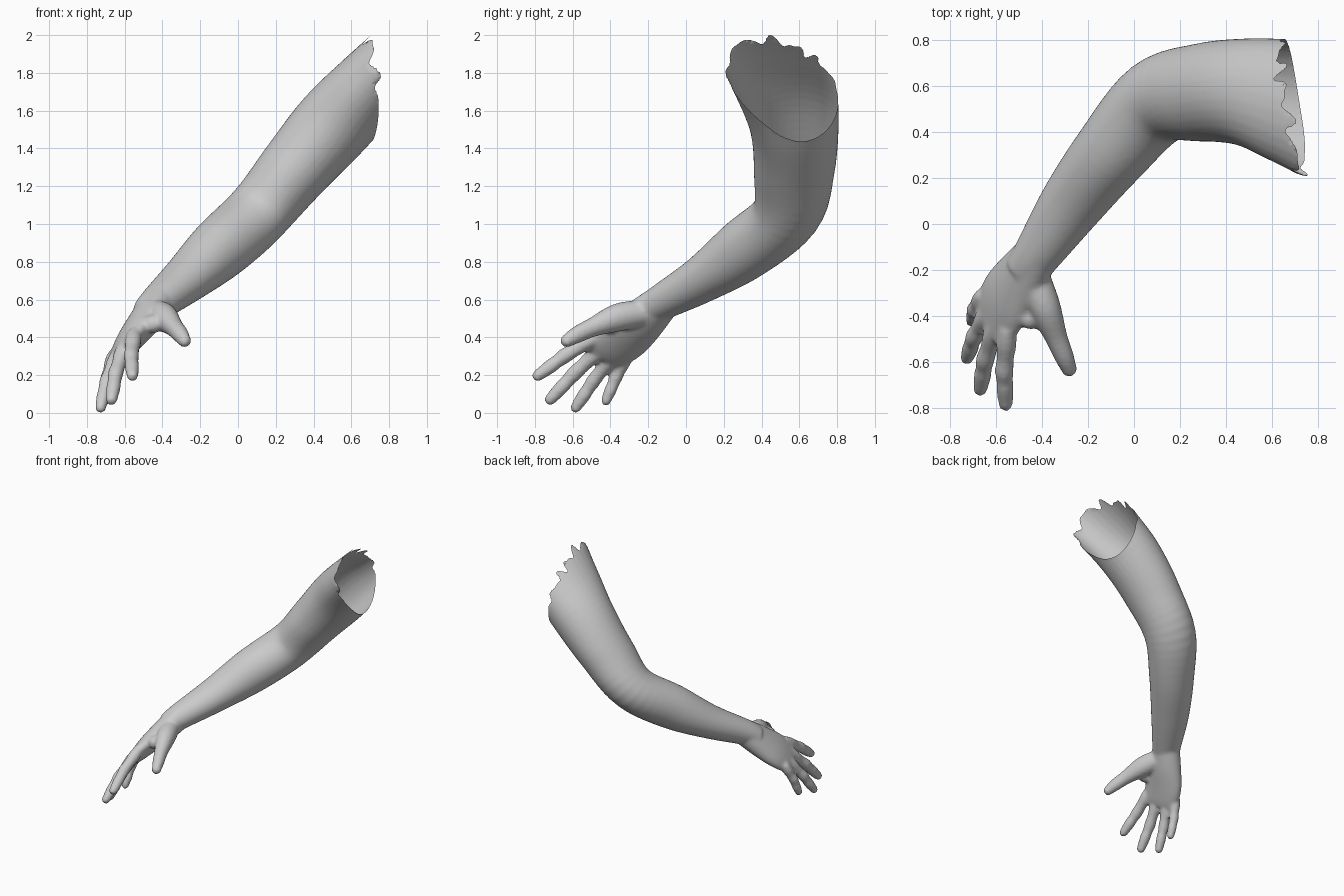
import bpy, bmesh, math
from mathutils import Vector, Matrix

old = bpy.data.objects.get("Cube")
if old:
    bpy.data.objects.remove(old, do_unlink=True)

SIDES = 32
UP = Vector((0, 0, 1))
ACROSS = Vector((-.43, .78, -.46)).normalized()   # index to little finger
BACK = Vector((-.79, -.06, .61)).normalized()     # back of the hand


def spline(points, steps):
    """Catmull-Rom through rows of (x, y, z, half width, half depth)."""
    rows = [points[0]] + points + [points[-1]]
    out = []
    for p, q, r, s in zip(rows, rows[1:], rows[2:], rows[3:]):
        for k in range(steps):
            t = k / steps
            out.append([.5 * (2 * b + (c - a) * t + (2 * a - 5 * b + 4 * c - d) * t * t
                              + (3 * b - a - 3 * c + d) * t ** 3)
                        for a, b, c, d in zip(p, q, r, s)])
    return out + [list(points[-1])]


def loft(bm, points, side=None, steps=6):
    """Closed tube with elliptical sections."""
    rows = spline(points, steps)
    centres = [Vector(r[:3]) for r in rows]
    rings = []
    for i, row in enumerate(rows):
        along = (centres[min(i + 1, len(rows) - 1)] - centres[max(i - 1, 0)]).normalized()
        u = (side - along * side.dot(along)) if side else along.cross(UP)
        u.normalize()
        w = u.cross(along)
        rings.append([bm.verts.new(centres[i] + u * row[3] * math.cos(a) + w * row[4] * math.sin(a))
                      for a in (math.tau * k / SIDES for k in range(SIDES))])
    faces = [bm.faces.new((r[k], r[(k + 1) % SIDES], s[(k + 1) % SIDES], s[k]))
             for r, s in zip(rings, rings[1:]) for k in range(SIDES)]
    faces += [bm.faces.new(rings[0]), bm.faces.new(rings[-1])]
    bmesh.ops.recalc_face_normals(bm, faces=faces)


def ball(bm, centre, radius):
    bmesh.ops.create_icosphere(bm, subdivisions=3, radius=radius,
                               matrix=Matrix.Translation(centre))


def finger(bm, base, tip, radius):
    """Slightly bent finger with swollen joints and a round tip."""
    base, tip = Vector(base), Vector(tip)
    end = tip - (tip - base).normalized() * radius * .8
    rows = []
    for t, swell, bend in ((-.25, 1, 0), (0, 1.15, .006), (.25, 1, .01), (.45, 1.08, .014),
                           (.6, .95, .01), (.75, 1, .006), (1, .82, 0)):
        p = base.lerp(end, t) + BACK * bend
        rows.append((*p, radius * swell, radius * swell))
    loft(bm, rows, ACROSS)
    ball(bm, end, radius * .82)


bm = bmesh.new()

# Upper arm, elbow, forearm and wrist
loft(bm, [(.9, .48, 1.90, .33, .20), (.7, .53, 1.725, .28, .20), (.5, .573, 1.52, .237, .21),
          (.3, .573, 1.29, .215, .19), (.1, .53, 1.05, .19, .17), (-.1, .31, .865, .165, .165),
          (-.27, .09, .71, .14, .125), (-.42, -.13, .585, .105, .095), (-.48, -.21, .53, .09, .08)])

# Palm
loft(bm, [(-.42, -.13, .585, .10, .09), (-.49, -.23, .49, .13, .085), (-.56, -.33, .40, .15, .07),
          (-.605, -.42, .33, .14, .05), (-.625, -.455, .30, .125, .035)], ACROSS)

# Thumb with its pad and web
loft(bm, [(-.44, -.22, .53, .07, .07), (-.39, -.36, .505, .075, .07), (-.34, -.49, .455, .052, .05),
          (-.305, -.575, .415, .046, .043), (-.285, -.625, .385, .037, .035)], ACROSS)
ball(bm, (-.283, -.63, .382), .036)
ball(bm, (-.45, -.41, .47), .05)

# Index to little finger
for base, tip, radius in (((-.55, -.52, .375), (-.56, -.81, .18), .038),
                          ((-.61, -.485, .305), (-.675, -.74, .05), .038),
                          ((-.65, -.415, .265), (-.735, -.6, .005), .036),
                          ((-.665, -.33, .265), (-.71, -.435, .04), .033)):
    finger(bm, base, tip, radius)

mesh = bpy.data.meshes.new("arm")
bm.to_mesh(mesh)
bm.free()
arm = bpy.data.objects.new("arm", mesh)
bpy.context.scene.collection.objects.link(arm)

# Fuse the pieces into one skin
remesh = arm.modifiers.new("fuse", 'REMESH')
remesh.mode, remesh.voxel_size = 'VOXEL', .011
relax = arm.modifiers.new("relax", 'SMOOTH')
relax.factor, relax.iterations = .5, 8
bpy.context.view_layer.update()
skin = bpy.data.meshes.new_from_object(arm.evaluated_get(bpy.context.evaluated_depsgraph_get()))
arm.modifiers.clear()
arm.data = skin


def torn_edge(co):
    """Where the open shoulder end stops, ragged over its upper half."""
    a = math.atan2(co.z - 1.73, co.y - .53)
    ragged = min(1, max(0, math.sin(a) * 1.5 + .6))
    return (.69 - .045 * math.cos(a) - .03 * math.sin(a)
            + ragged * (.02 * math.sin(11 * a) + .012 * math.sin(17 * a + 1)))


# Open the shoulder end
bm = bmesh.new()
bm.from_mesh(skin)
bmesh.ops.delete(bm, geom=[v for v in bm.verts if v.co.x > torn_edge(v.co)], context='VERTS')
bmesh.ops.delete(bm, geom=[v for v in bm.verts if not v.link_faces], context='VERTS')
for v in [v for v in bm.verts if v.is_boundary]:
    v.co += Vector((1, 0, .8)) * (torn_edge(v.co) - v.co.x)
bm.to_mesh(skin)
bm.free()

# Plain grey skin
grey = bpy.data.materials.new("light grey")
grey.use_nodes = True
grey.diffuse_color = (.6, .6, .6, 1)
grey.node_tree.nodes["Principled BSDF"].inputs["Base Color"].default_value = (.6, .6, .6, 1)
skin.materials.clear()
skin.materials.append(grey)
for poly in skin.polygons:
    poly.use_smooth = True
